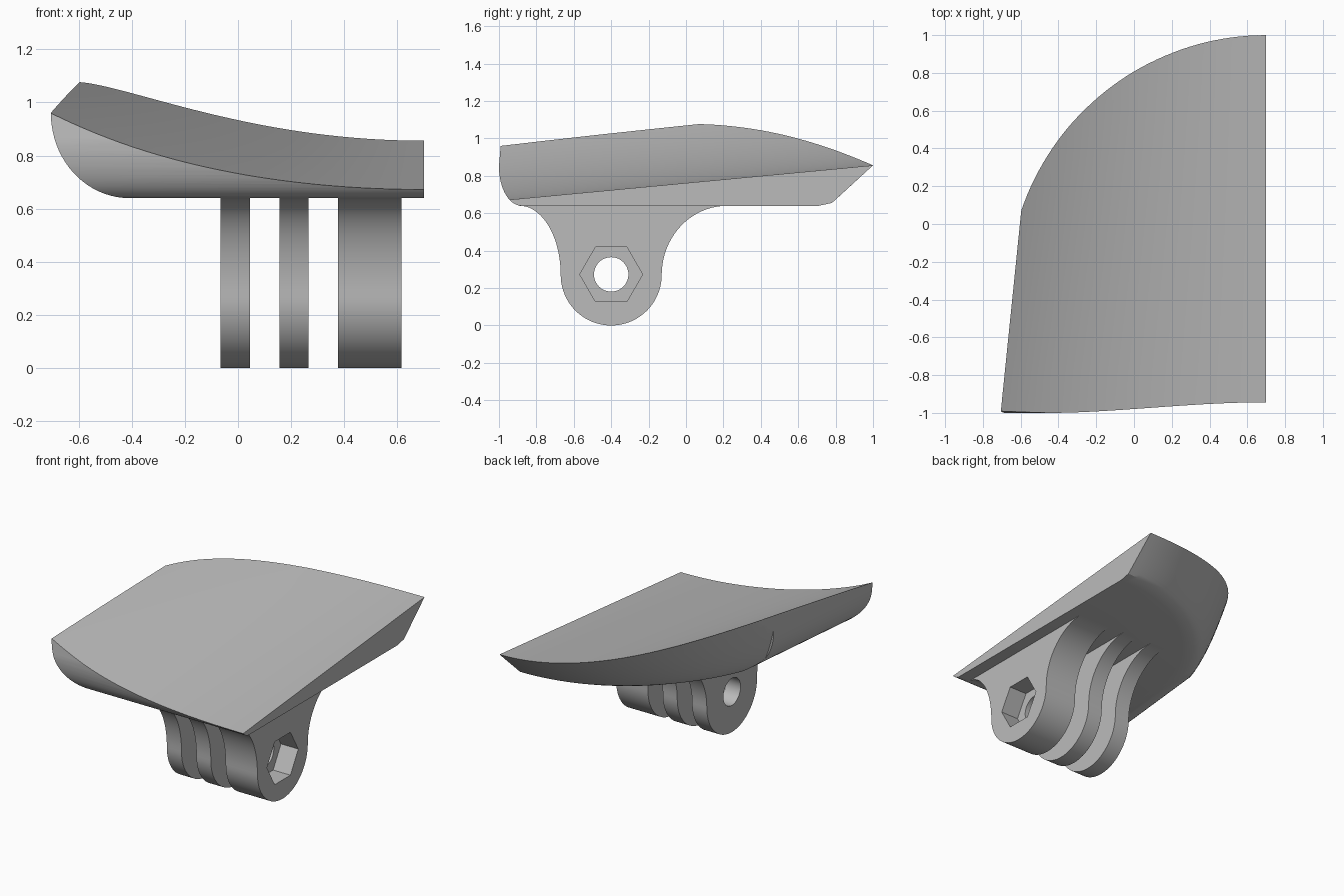
import bpy, bmesh
from math import sin, cos, pi, radians
from mathutils import Vector

cube = bpy.data.objects.get("Cube")
if cube:
    bpy.data.objects.remove(cube)

grey = bpy.data.materials.new("plain grey")
grey.use_nodes = True
colour = (0.5, 0.5, 0.5, 1)
grey.diffuse_color = colour
grey.node_tree.nodes["Principled BSDF"].inputs["Base Color"].default_value = colour


def loft(name, rings):
    """Closed solid through a list of equal-length rings of points."""
    bm = bmesh.new()
    rows = [[bm.verts.new(p) for p in ring] for ring in rings]
    n = len(rows[0])
    for a, b in zip(rows, rows[1:]):
        for i in range(n):
            j = (i + 1) % n
            bm.faces.new((a[i], a[j], b[j], b[i]))
    bm.faces.new(rows[0])
    bm.faces.new(rows[-1])
    bmesh.ops.recalc_face_normals(bm, faces=bm.faces)
    mesh = bpy.data.meshes.new(name)
    bm.to_mesh(mesh)
    bm.free()
    mesh.materials.append(grey)
    obj = bpy.data.objects.new(name, mesh)
    bpy.context.scene.collection.objects.link(obj)
    return obj


def along_x(name, profile, x0, x1):
    return loft(name, [[(x, y, z) for y, z in profile] for x in (x0, x1)])


def carve(obj, cutter, operation):
    """Apply a boolean and remove the cutter."""
    mod = obj.modifiers.new("carve", 'BOOLEAN')
    mod.operation, mod.object, mod.solver = operation, cutter, 'EXACT'
    graph = bpy.context.evaluated_depsgraph_get()
    graph.update()
    mesh = bpy.data.meshes.new_from_object(obj.evaluated_get(graph))
    obj.modifiers.clear()
    obj.data = mesh
    bpy.data.objects.remove(cutter)


def arc(cy, cz, ry, rz, start, end, steps=20):
    angles = [radians(start + (end - start) * i / steps) for i in range(steps + 1)]
    return [(cy + ry * cos(a), cz + rz * sin(a)) for a in angles]


def top_height(x, y):
    d = (0.7 - x) ** 2
    return 0.67 + 0.123 * d + 0.013 * d * d + (y + 0.97) * (0.0944 + 0.037 * d)


# Main plate: rounded left side, drawn along the depth with a slight taper
BASE = 0.64
side = [(-0.705, 1.3)] + arc(-0.42, 0.97, 0.285, 0.33, 180, 270)
plate = loft("top_plate", [
    [(x + 0.102 * (y + 0.99), y, z) for x, z in side] + [(0.7, y, BASE), (0.7, y, 1.3)]
    for y in (-1.1, 1.1)])

# Rounded front edge
front = [(-0.975, 1.35), (-0.99, 0.97)] + arc(-0.88, 0.85, 0.12, 0.21, 180, 270)
front += [(-0.86, 0.5), (1.6, 0.5), (1.6, 1.35)]
carve(plate, along_x("front_cutter", front, -1.2, 1), 'INTERSECT')

# Curved back wall, leaning outwards up to the rim
CY, RIM, FOOT, FOOT_Z = -0.37, 1.37, 1.15, 0.655


def back_ring(z):
    ring = []
    for i in range(41):
        f = i / 40
        a = radians(90 + 77 * f)
        rim_z = top_height(0.7 + RIM * cos(a), CY + RIM * sin(a))
        if z < FOOT_Z:
            r = FOOT - 4.7 * (FOOT_Z - z)
        else:
            t = (z - FOOT_Z) / (rim_z - FOOT_Z)
            r = FOOT + (RIM - FOOT) * t ** (1 - 0.6 * f)
        ring.append(Vector((0.7 + r * cos(a), CY + r * sin(a), z)))
    first, last = ring[0], ring[-1]
    return ([Vector((0.9, first.y, z))] + ring +
            [Vector((-1.3, last.y, z)), Vector((-1.3, -1.3, z)), Vector((0.9, -1.3, z))])


levels = (0.63, FOOT_Z, 0.67, 0.69, 0.72, 0.76, 0.81, 0.87, 0.94, 1.02, 1.1, 1.25, 1.4)
carve(plate, loft("back_cutter", [back_ring(z) for z in levels]), 'INTERSECT')

# Dished top surface
xs = [-0.95 + 1.85 * i / 40 for i in range(41)]
ys = [-1.2 + 2.4 * i / 12 for i in range(13)]
carve(plate, loft("top_cutter", [
    [(x, y, top_height(x, y)) for x in xs] + [(0.9, y, 2), (-0.95, y, 2)]
    for y in ys]), 'DIFFERENCE')

# Mounting lugs: round end, flared root, bolt hole
LY, LZ, LR = -0.4, 0.27, 0.27
lug = arc(LY, LZ, LR, LR, 180, 360, 40)
lug += arc(0.22, LZ, 0.35, BASE - LZ, 180, 90)[1:]
lug += [(0.21, 0.646), (-0.87, 0.646)]
lug += arc(-0.89, LZ, 0.22, BASE - LZ, 90, 0)[:-1]
hole = arc(LY, LZ + 0.003, 0.092, 0.092, 0, 360, 48)[:-1]
hexagon = arc(LY, LZ + 0.003, 0.168, 0.168, 0, 360, 6)[:-1]

parts = [plate]
for name, x0, x1 in (("right_lug", -0.065, 0.045),
                     ("middle_lug", 0.157, 0.265),
                     ("left_lug", 0.377, 0.615)):
    obj = along_x(name, lug, x0, x1)
    carve(obj, along_x("hole_cutter", hole, x0 - 0.1, x1 + 0.1), 'DIFFERENCE')
    parts.append(obj)

# Nut recess in the outer lug
carve(parts[-1], along_x("nut_cutter", hexagon, 0.485, 0.8), 'DIFFERENCE')

# Smooth the curves and keep the edges sharp
bpy.ops.object.select_all(action='DESELECT')
for obj in parts:
    obj.select_set(True)
bpy.context.view_layer.objects.active = plate
bpy.ops.object.shade_smooth_by_angle(angle=radians(28))
